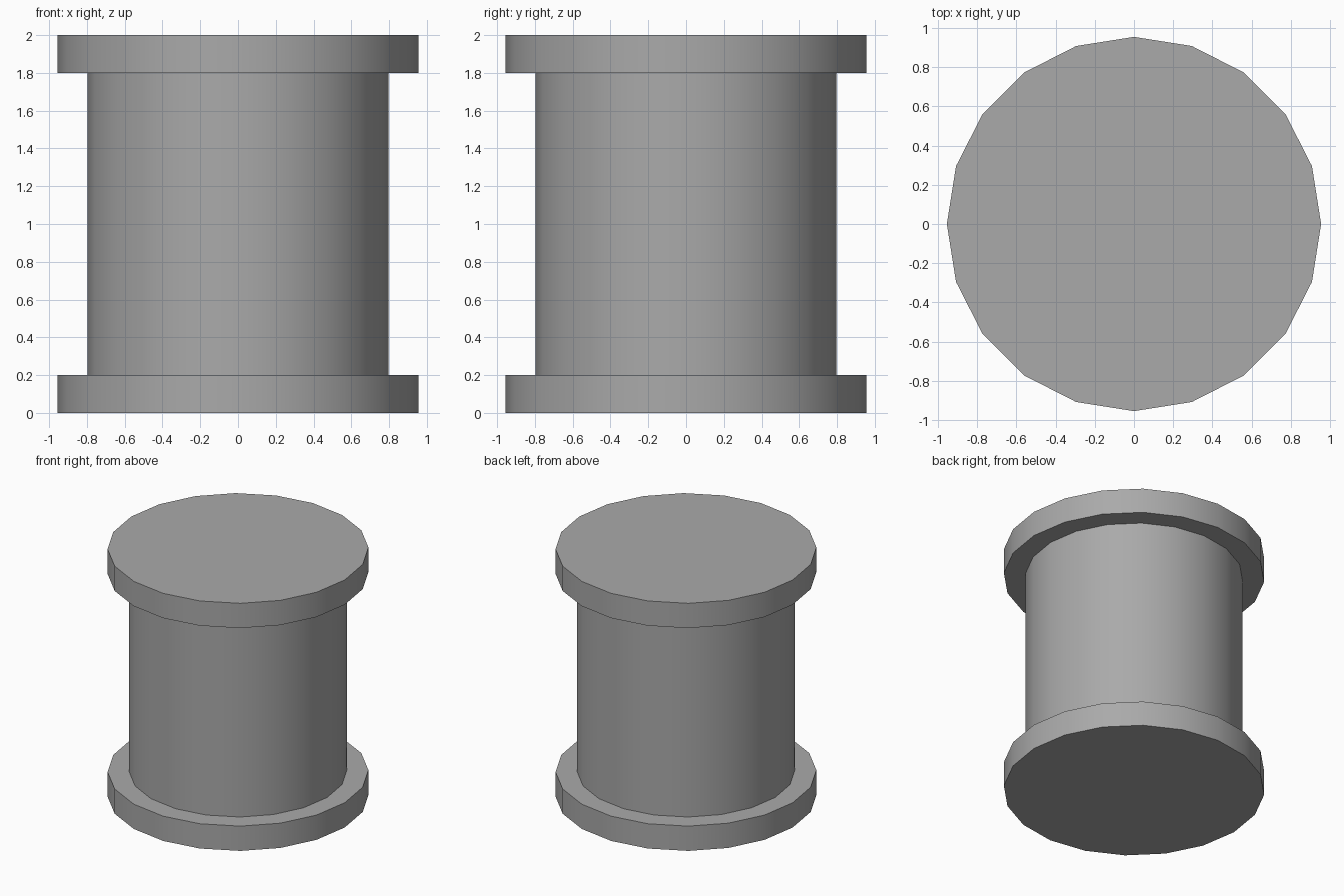
import bpy
import math

cube = bpy.data.objects.get("Cube")
if cube:
    bpy.data.objects.remove(cube, do_unlink=True)

SIDES = 20
FLANGE_RADIUS = 0.955
BARREL_RADIUS = 0.797
FLANGE_HEIGHT = 0.2
HEIGHT = 2.0

# Single plain grey finish
grey = bpy.data.materials.new("plain_grey")
grey.use_nodes = True
colour = (0.4, 0.4, 0.4, 1.0)
grey.diffuse_color = colour
grey.node_tree.nodes["Principled BSDF"].inputs["Base Color"].default_value = colour


def drum(name, radius, bottom, top):
    """Upright prism with a corner on each axis and smooth sides."""
    bpy.ops.mesh.primitive_cylinder_add(
        vertices=SIDES, radius=radius, depth=top - bottom,
        location=(0, 0, (bottom + top) / 2))
    part = bpy.context.object
    part.name = name
    part.data.materials.append(grey)
    bpy.ops.object.shade_smooth_by_angle(angle=math.radians(30))
    return part


# Two wide end discs with a narrower barrel between them
drum("bottom_flange", FLANGE_RADIUS, 0, FLANGE_HEIGHT)
drum("barrel", BARREL_RADIUS, FLANGE_HEIGHT, HEIGHT - FLANGE_HEIGHT)
drum("top_flange", FLANGE_RADIUS, HEIGHT - FLANGE_HEIGHT, HEIGHT)
